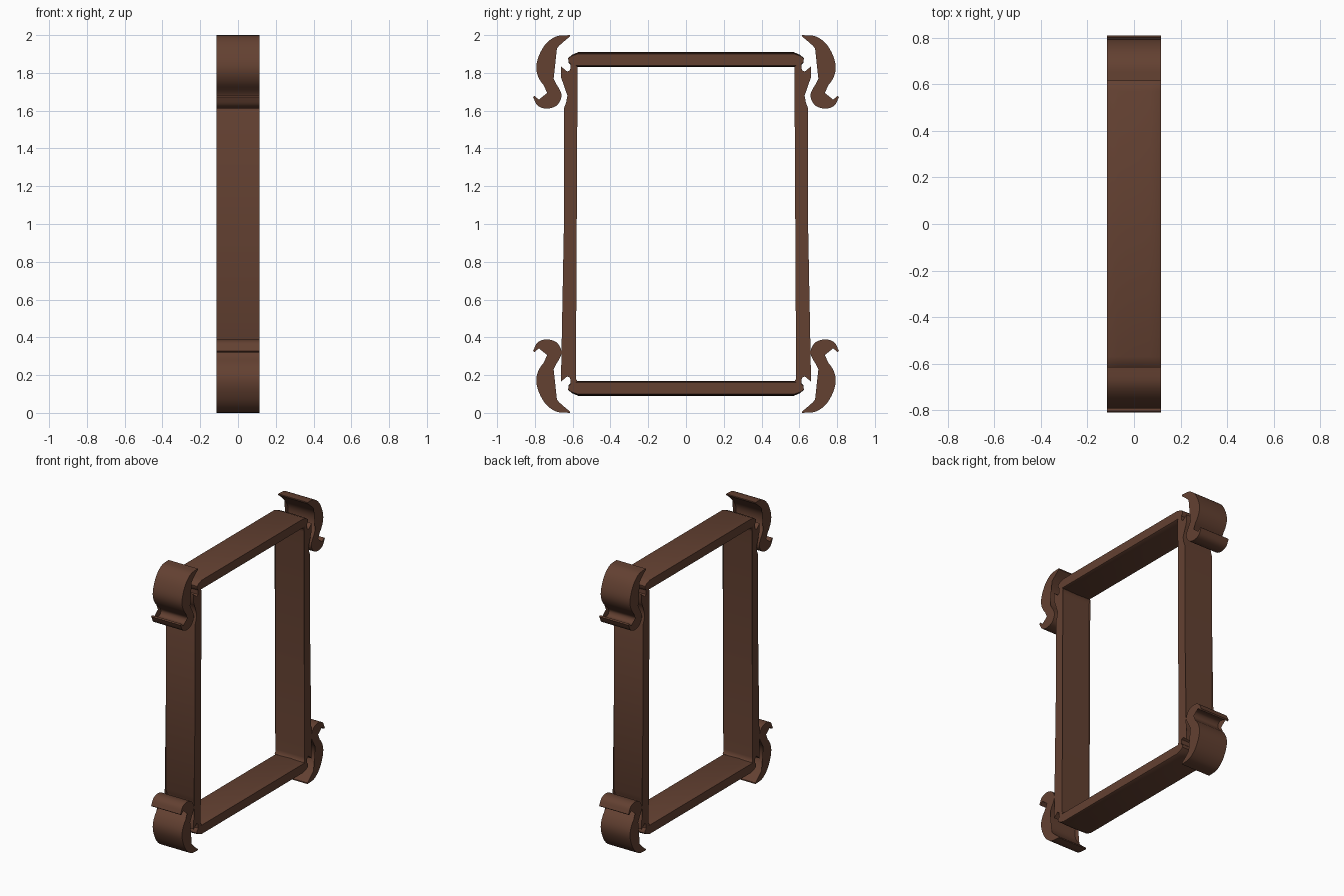
import bpy, bmesh, math
from mathutils import Vector

if "Cube" in bpy.data.objects:
    bpy.data.objects.remove(bpy.data.objects["Cube"])

HALF = 0.115  # half depth of the frame along x

wood = bpy.data.materials.new("dark_wood")
wood.diffuse_color = (0.125, 0.052, 0.031, 1)
wood.use_nodes = True
wood.node_tree.nodes["Principled BSDF"].inputs["Base Color"].default_value = wood.diffuse_color


def spline(pts, n=4):
    """Catmull-Rom smoothing of an open point list."""
    p = [Vector(q) for q in pts]
    p = [2 * p[0] - p[1]] + p + [2 * p[-1] - p[-2]]
    out = []
    for i in range(1, len(p) - 2):
        a, b, c, d = p[i - 1:i + 3]
        for k in range(n):
            t = k / n
            out.append(0.5 * (2 * b + (c - a) * t + (2 * a - 5 * b + 4 * c - d) * t * t
                              + (3 * b - a - 3 * c + d) * t ** 3))
    return out + [p[-2]]


def prism(name, outline, slices, centre=0):
    """Sweep a (y, z) outline along x; each slice is (x, scale of z about centre)."""
    bm = bmesh.new()
    rings = [[bm.verts.new((x, y, centre + (z - centre) * s)) for y, z in outline]
             for x, s in slices]
    n = len(outline)
    for r0, r1 in zip(rings, rings[1:]):
        for i in range(n):
            j = (i + 1) % n
            bm.faces.new((r0[i], r0[j], r1[j], r1[i]))
    caps = [bm.faces.new(rings[0]), bm.faces.new(rings[-1])]
    bmesh.ops.triangulate(bm, faces=caps)
    bmesh.ops.recalc_face_normals(bm, faces=bm.faces)
    me = bpy.data.meshes.new(name)
    bm.to_mesh(me)
    bm.free()
    ob = bpy.data.objects.new(name, me)
    bpy.context.collection.objects.link(ob)
    me.materials.append(wood)
    bpy.ops.object.select_all(action='DESELECT')
    ob.select_set(True)
    bpy.context.view_layer.objects.active = ob
    bpy.ops.object.shade_smooth_by_angle(angle=math.radians(40))
    return ob


flat = [(-HALF, 1), (HALF, 1)]
bulged = [(-HALF, .78), (-.107, .88), (-.07, .95), (0, 1), (.07, .95), (.107, .88), (HALF, .78)]


def flip_z(pts):
    return [(y, 2 - z) for y, z in pts]


# Top and bottom rails with rounded ends
end = [(.585, 1.83), (.607, 1.838), (.622, 1.855), (.624, 1.878), (.605, 1.895), (.57, 1.91)]
rail = end + [(-y, z) for y, z in reversed(end)]
prism("top_rail", rail, bulged, 1.87)
prism("bottom_rail", flip_z(rail), bulged, .13)

# Side posts, hooked at each end and hollowed behind the scrolls
hook = [(.645, 1.615), (.634, 1.645), (.628, 1.68), (.632, 1.72), (.645, 1.75), (.661, 1.775),
        (.661, 1.835), (.645, 1.82), (.628, 1.806), (.613, 1.815), (.612, 1.845), (.592, 1.845),
        (.574, 1.832), (.583, 1.822), (.586, 1.80)]
post = hook + [(y, 2 - z) for y, z in reversed(hook)]

# S-shaped corner scroll: outer edge and inner edge
outer = [(.615, 2.0), (.69, 1.992), (.749, 1.945), (.786, 1.87), (.791, 1.807), (.765, 1.749),
         (.717, 1.701), (.701, 1.67), (.722, 1.643), (.77, 1.653), (.802, 1.679)]
inner = [(.615, 1.992), (.67, 1.945), (.717, 1.886), (.727, 1.828), (.712, 1.775), (.675, 1.722),
         (.659, 1.675), (.685, 1.627), (.738, 1.611), (.785, 1.627), (.81, 1.672)]
scroll = [(v.x, v.y) for v in spline(outer) + spline(inner)[::-1]]

for side, s in (("back", 1), ("front", -1)):
    prism(side + "_post", [(s * y, z) for y, z in post], flat)
    mirrored = [(s * y, z) for y, z in scroll]
    prism(side + "_top_scroll", mirrored, flat)
    prism(side + "_bottom_scroll", flip_z(mirrored), flat)
